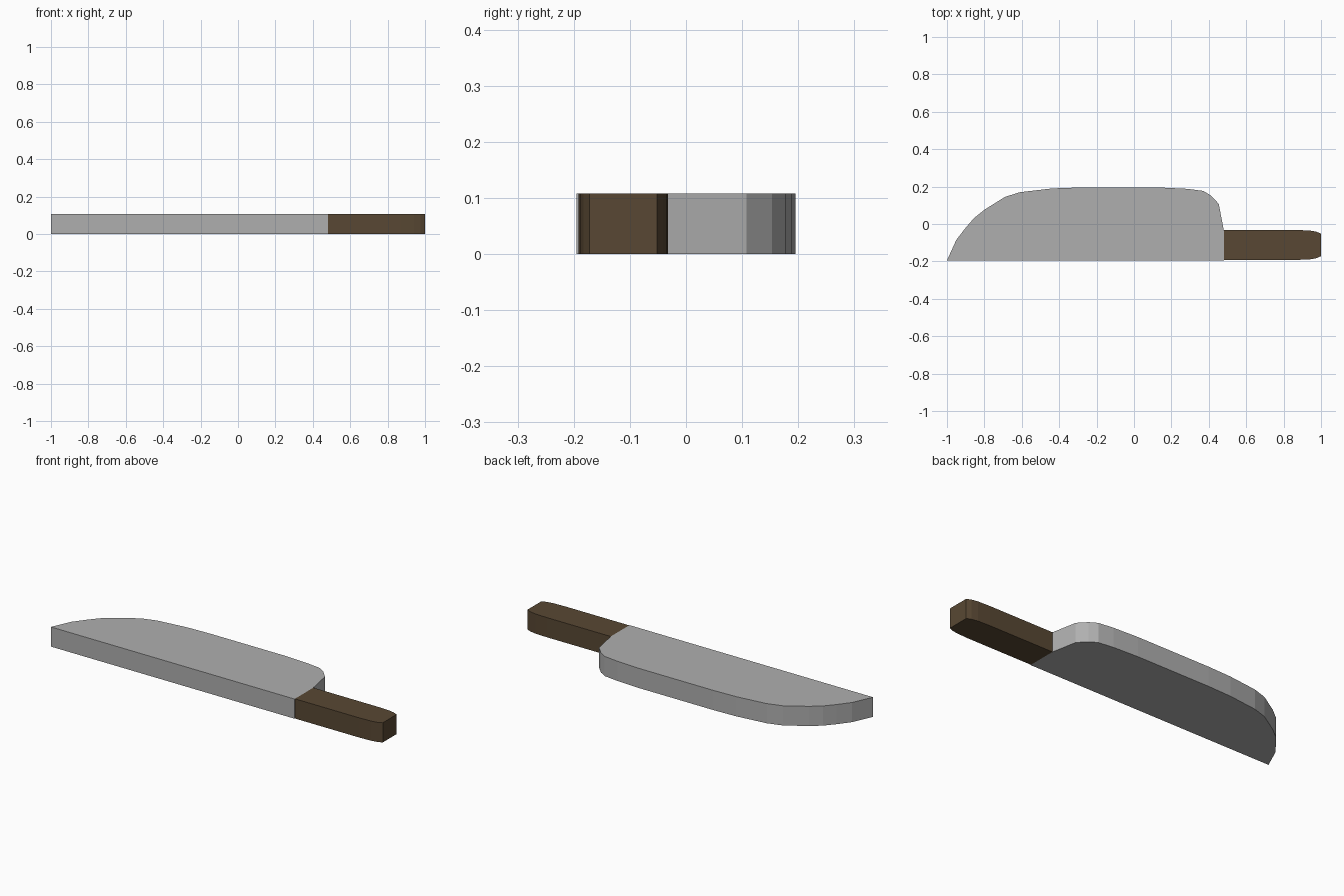
import bpy, bmesh

if "Cube" in bpy.data.objects:
    bpy.data.objects.remove(bpy.data.objects["Cube"])

THICKNESS = 0.108


def material(name, color):
    m = bpy.data.materials.new(name)
    m.diffuse_color = (*color, 1)
    m.use_nodes = True
    m.node_tree.nodes["Principled BSDF"].inputs["Base Color"].default_value = m.diffuse_color
    return m


def slab(name, outline, mat):
    """Extrude a flat top-view outline upward from z = 0."""
    bm = bmesh.new()
    base = bm.faces.new([bm.verts.new((x, y, 0)) for x, y in outline])
    top = bmesh.ops.extrude_face_region(bm, geom=[base])["geom"]
    bmesh.ops.translate(bm, vec=(0, 0, THICKNESS),
                        verts=[v for v in top if isinstance(v, bmesh.types.BMVert)])
    bmesh.ops.recalc_face_normals(bm, faces=bm.faces)
    mesh = bpy.data.meshes.new(name)
    bm.to_mesh(mesh)
    bm.free()
    mesh.materials.append(mat)
    obj = bpy.data.objects.new(name, mesh)
    bpy.context.collection.objects.link(obj)
    return obj


steel = material("steel grey", (0.43, 0.43, 0.43))
wood = material("dark brown wood", (0.098, 0.064, 0.033))

# Blade: straight edge along the front, curved spine behind
blade = [(0.48, -0.195), (0.48, -0.033), (0.453, 0.108), (0.41, 0.153),
         (0.37, 0.177), (0.285, 0.188), (0.14, 0.195), (-0.3, 0.195),
         (-0.44, 0.19), (-0.61, 0.17), (-0.69, 0.145), (-0.8, 0.076),
         (-0.855, 0.032), (-0.9, -0.02), (-0.95, -0.085), (-1, -0.195)]
slab("blade", blade, steel)

# Handle: half profile mirrored about its centre line
centre = -0.112
half = [(0.48, 0.08), (0.87, 0.08), (0.94, 0.077), (0.975, 0.071), (1.0, 0.06)]
handle = [(x, centre - h) for x, h in half] + [(x, centre + h) for x, h in reversed(half)]
slab("handle", handle, wood)
